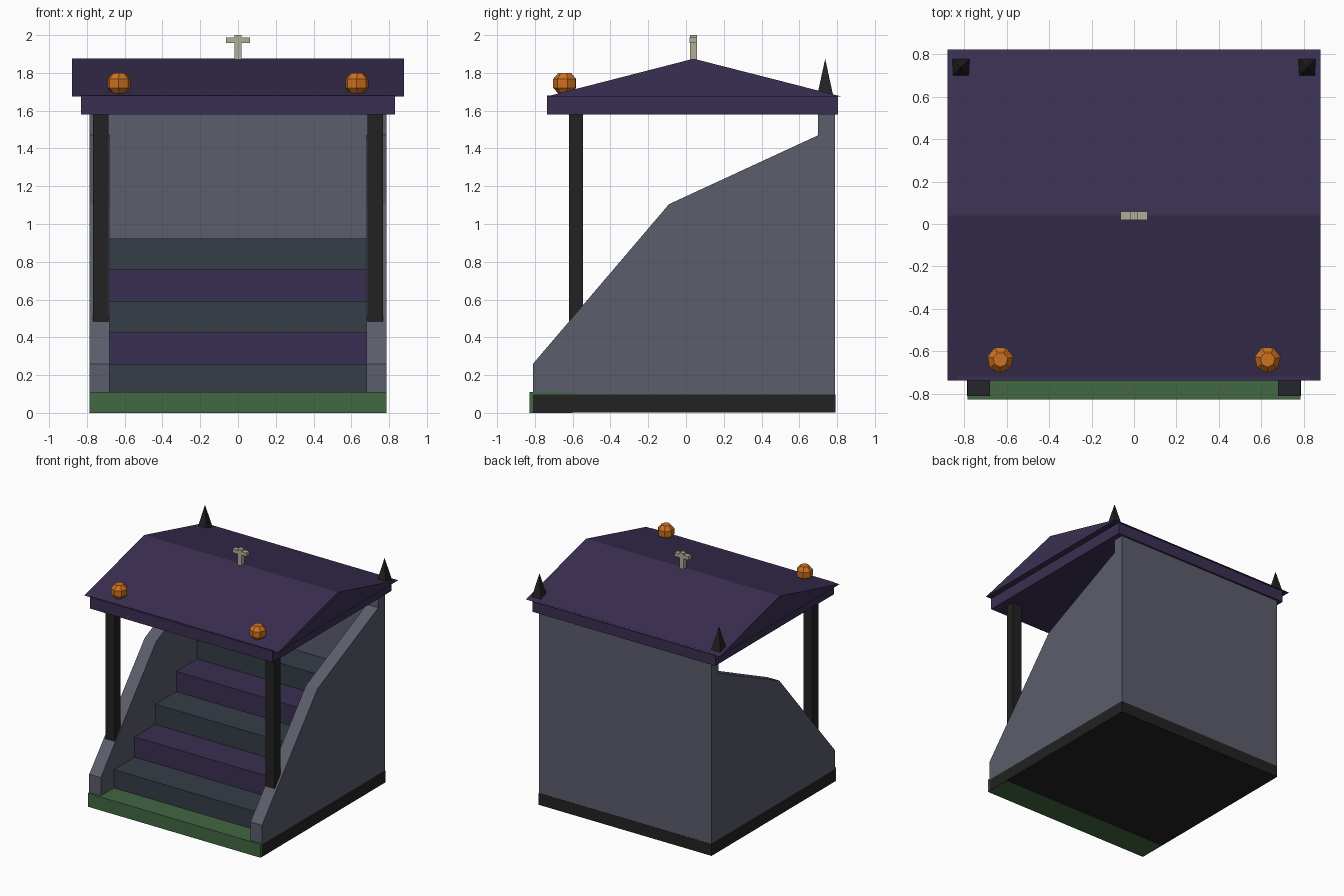
import bpy
import bmesh
from math import pi, cos, sin

cube = bpy.data.objects.get("Cube")
if cube:
    bpy.data.objects.remove(cube, do_unlink=True)


def material(name, rgb):
    # sRGB 0-255 to linear
    col = [((c / 255 + 0.055) / 1.055) ** 2.4 for c in rgb] + [1.0]
    m = bpy.data.materials.new(name)
    m.use_nodes = True
    m.diffuse_color = col
    m.node_tree.nodes["Principled BSDF"].inputs["Base Color"].default_value = col
    return m


PURPLE = material("dark purple", (58, 47, 82))
STONE = material("grey stone", (91, 93, 107))
SLATE = material("slate", (53, 61, 70))
GREEN = material("grass green", (66, 103, 66))
BLACK = material("black", (34, 34, 34))
ORANGE = material("pumpkin orange", (205, 113, 32))
BONE = material("bone", (176, 173, 152))


def finish(name, bm, mat):
    bmesh.ops.recalc_face_normals(bm, faces=bm.faces)
    me = bpy.data.meshes.new(name)
    bm.to_mesh(me)
    bm.free()
    me.materials.append(mat)
    ob = bpy.data.objects.new(name, me)
    bpy.context.collection.objects.link(ob)
    return ob


def extrude_profile(name, points, x0, x1, mat):
    """Extrude a (y, z) outline from x0 to x1."""
    bm = bmesh.new()
    face = bm.faces.new([bm.verts.new((x0, y, z)) for y, z in points])
    out = bmesh.ops.extrude_face_region(bm, geom=[face])
    verts = [v for v in out["geom"] if isinstance(v, bmesh.types.BMVert)]
    bmesh.ops.translate(bm, verts=verts, vec=(x1 - x0, 0, 0))
    return finish(name, bm, mat)


def box(name, x, y, z, mat):
    outline = [(y[0], z[0]), (y[1], z[0]), (y[1], z[1]), (y[0], z[1])]
    return extrude_profile(name, outline, x[0], x[1], mat)


def lathe(name, centre, rings, sides, turn, mat):
    """Stack rings of (radius, z) into a closed faceted solid."""
    bm = bmesh.new()
    loops = []
    for r, z in rings:
        angles = [turn + 2 * pi * i / sides for i in range(sides)]
        loops.append([bm.verts.new((centre[0] + r * cos(a), centre[1] + r * sin(a), z))
                      for a in angles])
    for low, high in zip(loops, loops[1:]):
        for i in range(sides):
            j = (i + 1) % sides
            bm.faces.new((low[i], low[j], high[j], high[i]))
    bm.faces.new(loops[0][::-1])
    bm.faces.new(loops[-1])
    bmesh.ops.remove_doubles(bm, verts=bm.verts, dist=0.0005)
    return finish(name, bm, mat)


# Ground pieces
box("base", (-0.787, 0.787), (-0.81, 0.792), (0.002, 0.098), BLACK)
box("grass_strip", (-0.785, 0.785), (-0.828, -0.6), (0, 0.11), GREEN)

# Stairs, alternating colours
for i in range(5):
    box(f"step_{i + 1}", (-0.69, 0.69), (-0.64 + 0.27 * i, 0.72),
        (0.05, 0.26 + 0.166 * i), PURPLE if i % 2 else SLATE)

# Walls
box("back_wall", (-0.785, 0.785), (0.70, 0.79), (0.03, 1.58), STONE)
side_outline = [(-0.81, 0.03), (-0.81, 0.26), (-0.09, 1.105), (0.70, 1.47), (0.70, 0.03)]

for side, s in (("left", 1), ("right", -1)):
    extrude_profile(f"{side}_wall", side_outline, s * 0.68, s * 0.785, STONE)
    box(f"{side}_post", (s * 0.685, s * 0.768), (-0.62, -0.545), (0.4, 1.6), BLACK)
    # Roof ornaments
    lathe(f"{side}_spike", (s * 0.816, 0.737), [(0.061, 1.675), (0.0001, 1.875)],
          4, pi / 4, BLACK)
    lathe(f"{side}_pumpkin", (s * 0.63, -0.64),
          [(0.035, 1.69), (0.063, 1.72), (0.063, 1.768), (0.035, 1.8)], 7, 0.2, ORANGE)

# Roof
box("roof_trim", (-0.83, 0.83), (-0.735, 0.805), (1.58, 1.68), PURPLE)
extrude_profile("gable_roof", [(-0.738, 1.675), (0.823, 1.675), (0.04, 1.875)],
                -0.88, 0.88, PURPLE)

# Ridge finial
box("finial_stem", (-0.018, 0.018), (0.02, 0.058), (1.86, 2.0), BONE)
box("finial_bar", (-0.063, 0.063), (0.019, 0.059), (1.957, 1.987), BONE)
